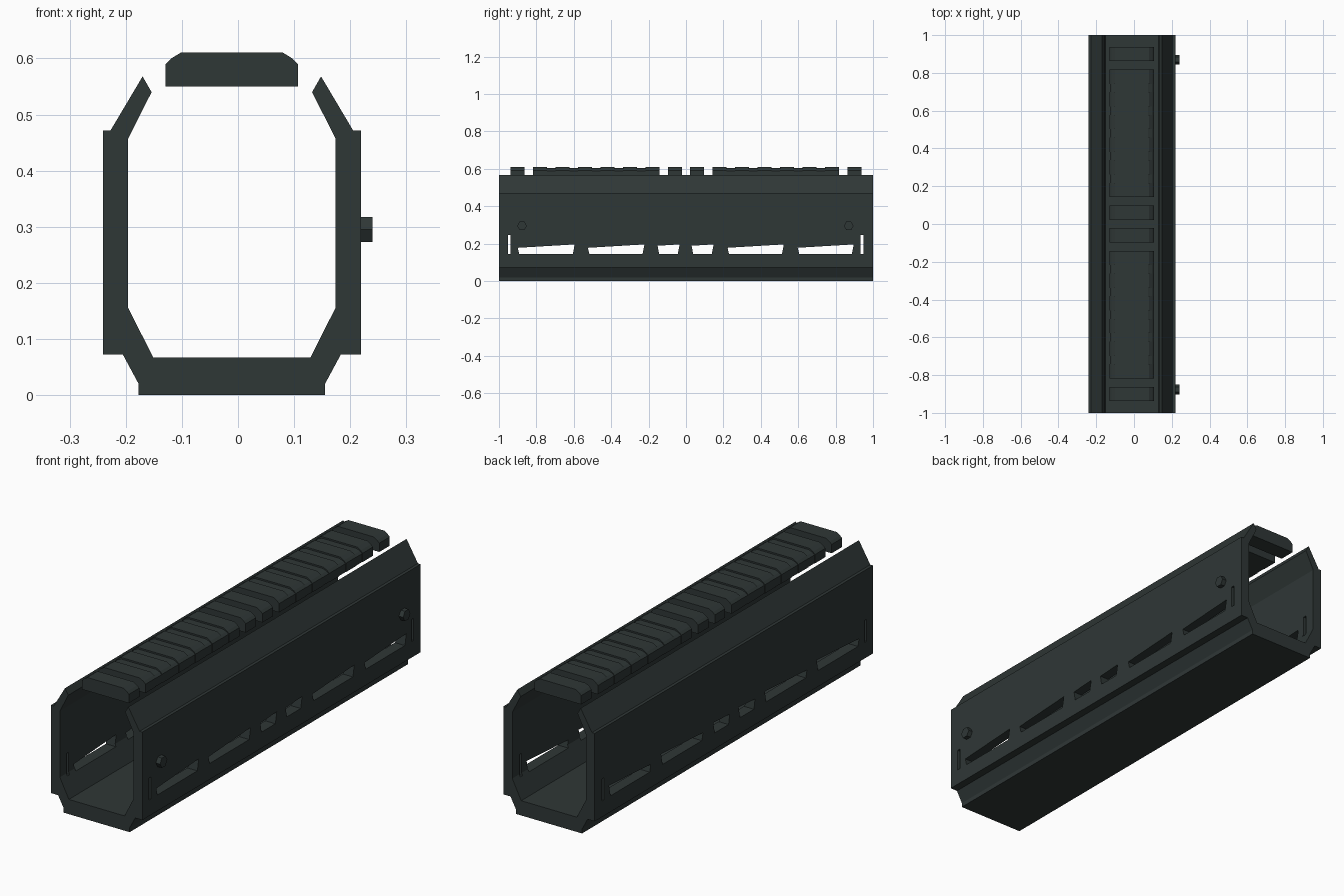
import bpy, bmesh, math
from mathutils import Matrix

if "Cube" in bpy.data.objects:
    bpy.data.objects.remove(bpy.data.objects["Cube"])

CX = -0.011  # centre line of the guard

mat = bpy.data.materials.new("dark_grey_green")
mat.diffuse_color = (0.028, 0.038, 0.037, 1)
mat.use_nodes = True
mat.node_tree.nodes["Principled BSDF"].inputs["Base Color"].default_value = mat.diffuse_color


def prism(bm, pts, a, b, axis):
    """Extrude a 2D outline from a to b along axis 'x' or 'y'."""
    def co(p, t):
        return (t, p[0], p[1]) if axis == 'x' else (p[0], t, p[1])
    va = [bm.verts.new(co(p, a)) for p in pts]
    vb = [bm.verts.new(co(p, b)) for p in pts]
    bm.faces.new(va)
    bm.faces.new(vb[::-1])
    n = len(pts)
    for i in range(n):
        j = (i + 1) % n
        bm.faces.new((va[j], va[i], vb[i], vb[j]))


def finish(bm, name):
    bmesh.ops.recalc_face_normals(bm, faces=bm.faces[:])
    me = bpy.data.meshes.new(name)
    bm.to_mesh(me)
    bm.free()
    me.materials.append(mat)
    ob = bpy.data.objects.new(name, me)
    bpy.context.scene.collection.objects.link(ob)
    return ob


def mirrored(half):
    return [(CX + x, z) for x, z in half] + [(CX - x, z) for x, z in half[::-1]]


# Open-topped shell: outer half outline up, inner half outline back down
outer = [(0.166, 0), (0.166, 0.02), (0.194, 0.072), (0.23, 0.072),
         (0.23, 0.472), (0.216, 0.472), (0.159, 0.568)]
inner = [(0.143, 0.54), (0.185, 0.457), (0.185, 0.156), (0.14, 0.067)]
right = [(CX + x, z) for x, z in outer + inner]
left = [(CX - x, z) for x, z in (outer + inner)[::-1]]
bm = bmesh.new()
prism(bm, right + left, -1, 1, 'y')
shell = finish(bm, "shell")

# Side vents: wedge slots plus a thin upright slot at each end
bm = bmesh.new()
for y0, y1 in [(-0.90, -0.595), (-0.525, -0.222), (-0.152, -0.034),
               (0.03, 0.148), (0.222, 0.523), (0.597, 0.897)]:
    rise = 0.018 * (y1 - y0) / 0.3
    prism(bm, [(y0 + 0.008, 0.145), (y1 - 0.01, 0.145),
               (y1, 0.196), (y0, 0.196 - rise)], -0.4, 0.4, 'x')
for y in (-0.945, 0.941):
    prism(bm, [(y - 0.008, 0.145), (y + 0.008, 0.145),
               (y + 0.008, 0.245), (y - 0.008, 0.245)], -0.4, 0.4, 'x')
cutter = finish(bm, "vent_cutter")
cutter.hide_render = True
mod = shell.modifiers.new("vents", 'BOOLEAN')
mod.operation = 'DIFFERENCE'
mod.solver = 'EXACT'
mod.object = cutter
bpy.context.view_layer.update()
dg = bpy.context.evaluated_depsgraph_get()
cut_mesh = bpy.data.meshes.new_from_object(shell.evaluated_get(dg))
shell.modifiers.clear()
shell.data = cut_mesh
bpy.data.objects.remove(cutter)

# Top rail: sixteen teeth, joined into two long blocks by lower fillers
tooth = mirrored([(0.118, 0.55), (0.118, 0.59), (0.108, 0.6), (0.09, 0.611)])
filler = mirrored([(0.116, 0.55), (0.116, 0.588), (0.105, 0.597), (0.086, 0.604)])
bm = bmesh.new()
for i in range(16):
    y = -0.9375 + 0.12 * i
    prism(bm, tooth, y, y + 0.075, 'y')
    if 1 <= i <= 6 or 9 <= i <= 13:
        if i != 6:
            prism(bm, filler, y + 0.075, y + 0.12, 'y')
finish(bm, "top_rail")

# Two hex bolts on the right side
for k, y in enumerate((-0.877, 0.87)):
    bm = bmesh.new()
    m = Matrix.Translation((0.2225, y, 0.295)) @ Matrix.Rotation(math.pi / 2, 4, 'Y')
    bmesh.ops.create_cone(bm, cap_ends=True, segments=6, radius1=0.026,
                          radius2=0.026, depth=0.035, matrix=m)
    finish(bm, "side_bolt_%d" % (k + 1))
